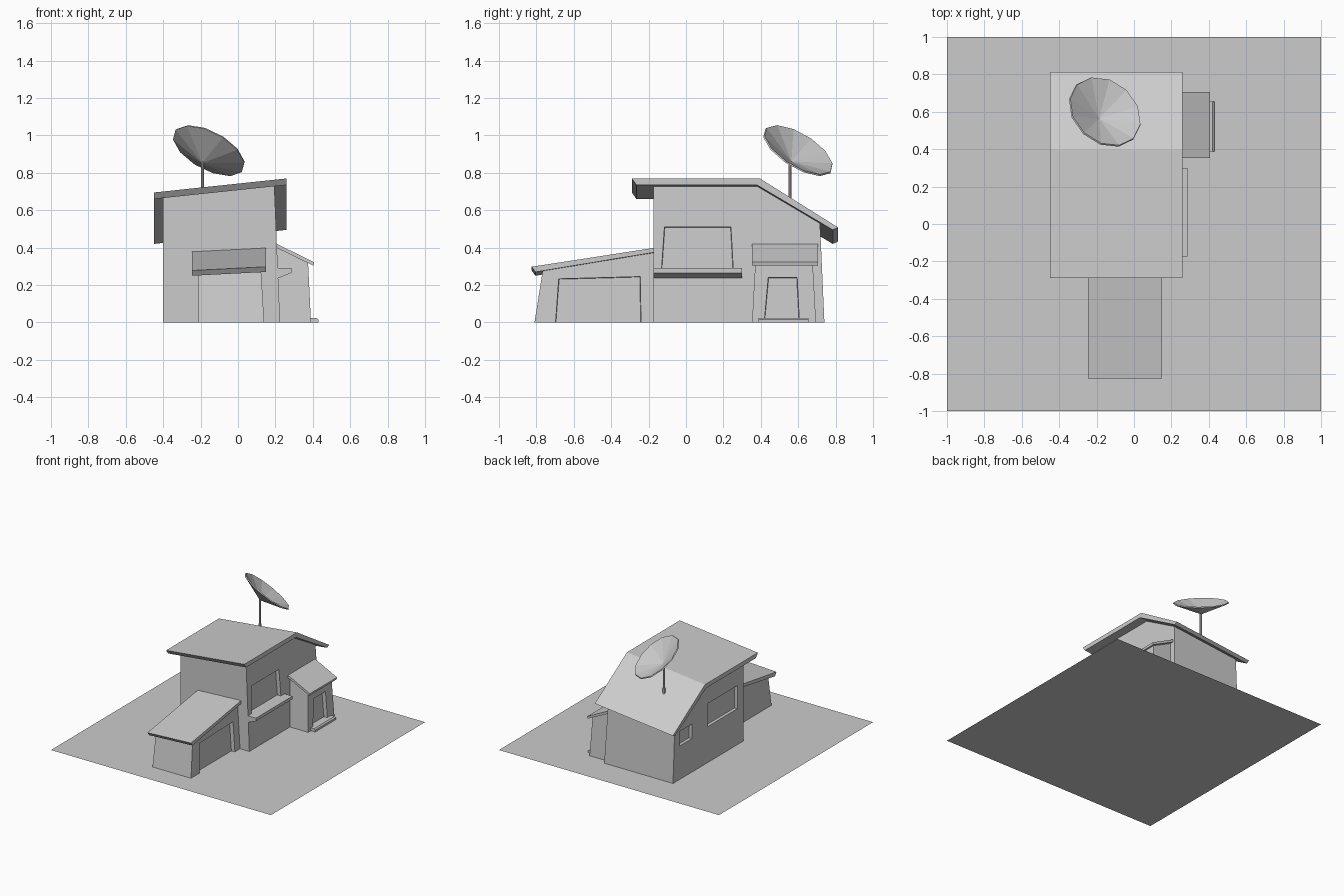
import bpy, bmesh, math
from mathutils import Vector

if "Cube" in bpy.data.objects:
    bpy.data.objects.remove(bpy.data.objects["Cube"])


def make(name, verts, faces):
    me = bpy.data.meshes.new(name)
    me.from_pydata([tuple(v) for v in verts], [], faces)
    bm = bmesh.new()
    bm.from_mesh(me)
    bmesh.ops.recalc_face_normals(bm, faces=bm.faces)
    bm.to_mesh(me)
    bm.free()
    ob = bpy.data.objects.new(name, me)
    bpy.context.collection.objects.link(ob)
    return ob


def loft(name, a, b):
    """Closed solid between two matching rings."""
    n = len(a)
    faces = [(i, (i + 1) % n, n + (i + 1) % n, n + i) for i in range(n)]
    return make(name, list(a) + list(b), faces + [tuple(range(n)), tuple(range(n, 2 * n))])


def slab(name, prof, xl, xr, drop=0.0):
    """Side profile (y, z) stretched from xr to xl, sinking by drop on the left."""
    return loft(name, [(xr, y, z) for y, z in prof], [(xl, y, z - drop) for y, z in prof])


def recess(ob, quad, wall, side=1, depth=0.03, inset=0.012):
    """Cut a tapered opening into a wall whose x position is wall(z)."""
    cy = sum(p[0] for p in quad) / 4
    cz = sum(p[1] for p in quad) / 4

    def ring(off, ins):
        pts = []
        for y, z in quad:
            y -= math.copysign(ins, y - cy)
            z -= math.copysign(ins, z - cz)
            pts.append((wall(z) + side * off, y, z))
        return pts
    t = 0.02
    cut = loft("cutter", ring(t, -inset * t / depth), ring(-depth, inset))
    cut.hide_render = True
    mod = ob.modifiers.new("recess", 'BOOLEAN')
    mod.operation, mod.object, mod.solver = 'DIFFERENCE', cut, 'EXACT'
    bpy.context.view_layer.objects.active = ob
    bpy.ops.object.modifier_apply(modifier=mod.name)
    bpy.data.objects.remove(cut)


# Ground sheet
make("ground", [(-1, -1, 0), (1, -1, 0), (1, 1, 0), (-1, 1, 0)], [(0, 1, 2, 3)])

# Main house body, right wall leaning inward
house_wall = lambda z: 0.225 - 0.042 * z
right = [(-.174, 0), (.74, 0), (.716, .538), (.38, .738), (-.174, .738)]
left = [(y, z - (.062 if z else 0)) for y, z in right]
house = loft("house_body", [(house_wall(z), y, z) for y, z in right],
             [(-.40, y, z) for y, z in left])

# Windows: one on the right, two on the left
recess(house, [(-.14, .28), (.262, .28), (.25, .52), (-.125, .52)], house_wall)
recess(house, [(-.10, .29), (.295, .29), (.295, .49), (-.10, .49)], lambda z: -.40, -1, .025, .006)
recess(house, [(.49, .27), (.66, .27), (.66, .40), (.49, .40)], lambda z: -.40, -1, .025, .006)

# Main roof
slab("main_roof", [(-.29, .77), (.395, .77), (.813, .508), (.785, .495), (.38, .735), (-.265, .735)],
     -.45, .26, .075)

# Window sill
sill = [(.19, .29), (.285, .29), (.285, .265), (.215, .237), (.19, .237)]
loft("window_sill", [(x, -.174, z) for x, z in sill], [(x, .30, z) for x, z in sill])

# Garage with leaning front and a door opening on the right
garage_wall = lambda z: 0.14 - 0.06 * z
prof = [(-.81, 0), (-.765, .284), (-.15, .39), (-.15, 0)]
garage = loft("garage_body", [(garage_wall(z), y, z) for y, z in prof],
              [(-.21, y, z - (.018 if z else 0)) for y, z in prof])
recess(garage, [(-.71, -.05), (-.23, -.05), (-.235, .255), (-.69, .243)], garage_wall)
slab("garage_roof", [(-.825, .298), (-.15, .402), (-.15, .378), (-.805, .27)], -.245, .15, .02)

# Entry porch with tapering walls
porch_wall = lambda z: 0.39 - 0.048 * z
front = [(.15, 0), (.39, 0), (porch_wall(.318), .318), (.15, .43)]
porch = loft("porch_body", [(x, .353 + .055 * z, z) for x, z in front],
             [(x, .695 - .055 * z, z) for x, z in front])
recess(porch, [(.405, -.05), (.618, -.05), (.604, .25), (.43, .25)], porch_wall)
cap = [(.15, .449), (.406, .322), (.402, .304), (.15, .427)]
loft("porch_roof", [(x, .353, z) for x, z in cap], [(x, .705, z) for x, z in cap])

# Door step with a chamfered edge
step = [(.33, 0), (.43, 0), (.43, .016), (.42, .025), (.33, .025)]
loft("door_step", [(x, .388, z) for x, z in step], [(x, .655, z) for x, z in step])

# Dish: shallow faceted cone with a thin wall
SIDES, R = 12, 0.212
axis = Vector((.42, .475, .773)).normalized()
centre = Vector((-.155, .60, .92))
u = axis.orthogonal().normalized()
w = axis.cross(u)
rings = [[centre + axis * h + r * (u * math.cos(2 * math.pi * i / SIDES) + w * math.sin(2 * math.pi * i / SIDES))
          for i in range(SIDES)] for r, h in ((R, -.004), (R - .004, .004))]
verts = rings[0] + rings[1] + [centre - axis * .088, centre - axis * .076]
faces = []
for i in range(SIDES):
    j = (i + 1) % SIDES
    faces += [(i, j, 2 * SIDES), (SIDES + j, SIDES + i, 2 * SIDES + 1), (j, i, SIDES + i, SIDES + j)]
make("dish", verts, faces)

# Dish pole, slightly thicker at the foot
for name, r, z0, z1 in (("pole_foot", .011, .59, .66), ("pole", .008, .60, .86)):
    pts = [(-.19 + r * math.cos(k * math.pi / 4), .556 + r * math.sin(k * math.pi / 4)) for k in range(8)]
    loft(name, [(x, y, z0) for x, y in pts], [(x, y, z1) for x, y in pts])
